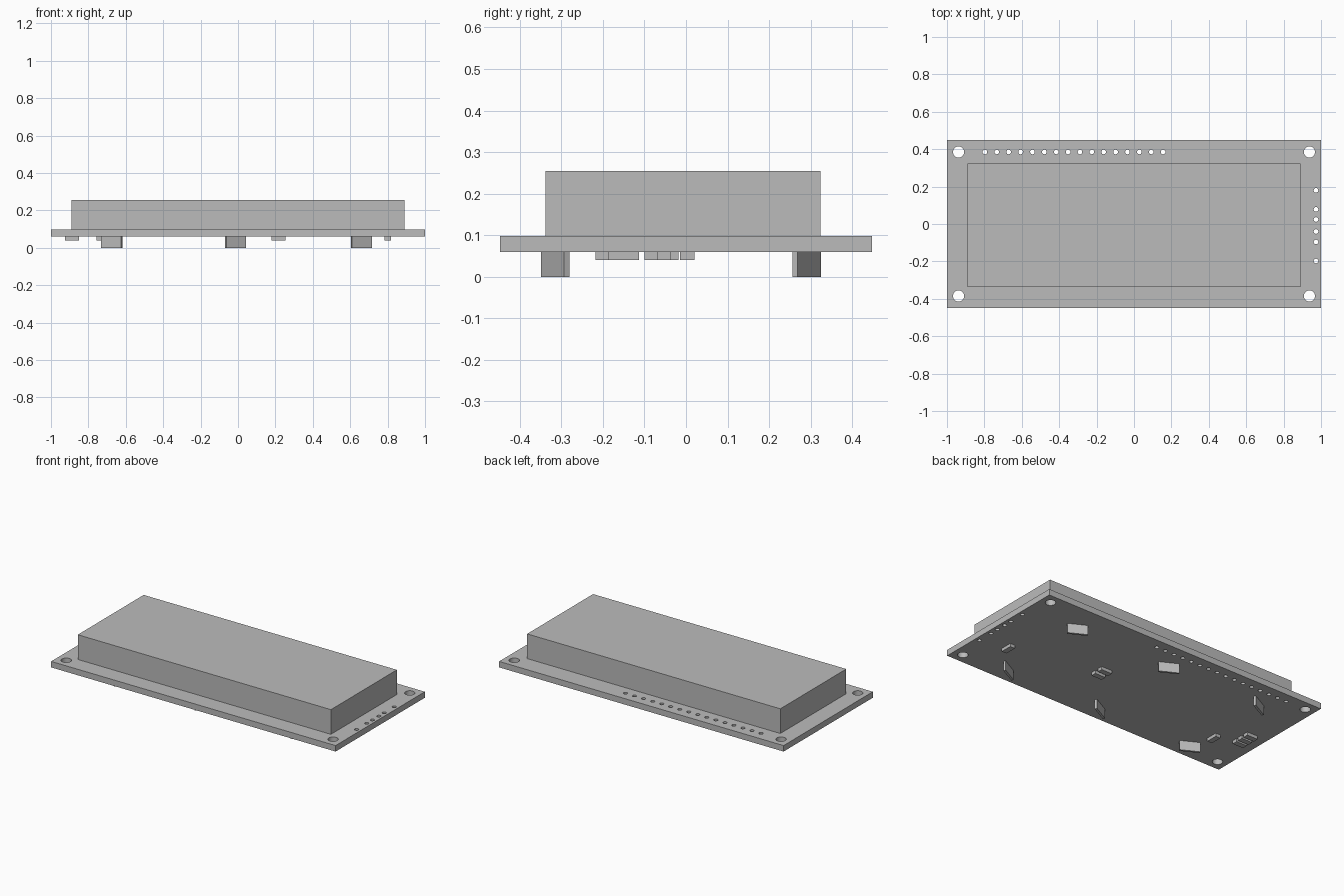
import bpy
from math import sin, cos, pi, radians

cube = bpy.data.objects.get("Cube")
if cube:
    bpy.data.objects.remove(cube, do_unlink=True)

grey = bpy.data.materials.new("plain grey")
grey.use_nodes = True
grey.diffuse_color = (0.5, 0.5, 0.5, 1)
grey.node_tree.nodes["Principled BSDF"].inputs["Base Color"].default_value = (0.5, 0.5, 0.5, 1)

BOARD_BOTTOM, BOARD_TOP, DISPLAY_TOP = 0.06, 0.098, 0.255


def box(name, x, y, z0, z1, sx, sy, turn=0):
    """Box centred on x, y that spans z0 to z1, turned about z in degrees."""
    bpy.ops.mesh.primitive_cube_add(size=1, location=(x, y, (z0 + z1) / 2),
                                    rotation=(0, 0, radians(turn)))
    ob = bpy.context.object
    ob.name = name
    ob.scale = (sx, sy, z1 - z0)
    bpy.ops.object.transform_apply(location=False, rotation=False, scale=True)
    ob.data.materials.append(grey)
    return ob


def add_loop(curve, points):
    spline = curve.splines.new("POLY")
    spline.points.add(len(points) - 1)
    for p, (x, y) in zip(spline.points, points):
        p.co = (x, y, 0, 1)
    spline.use_cyclic_u = True


def circle(x, y, r, n):
    return [(x + r * cos(2 * pi * i / n), y + r * sin(2 * pi * i / n)) for i in range(n)]


# Circuit board: flat outline with drilled holes, extruded
outline = bpy.data.curves.new("circuit_board", "CURVE")
outline.dimensions = "2D"
outline.fill_mode = "BOTH"
outline.extrude = (BOARD_TOP - BOARD_BOTTOM) / 2
add_loop(outline, [(-1, -0.448), (1, -0.448), (1, 0.448), (-1, 0.448)])
for sx in (-1, 1):                      # corner mounting holes
    for sy in (-1, 1):
        add_loop(outline, circle(0.938 * sx, 0.385 * sy, 0.03, 32))
for i in range(16):                     # header pin row
    add_loop(outline, circle(-0.797 + i * 0.0635, 0.385, 0.0125, 16))
for y in (0.18, 0.078, 0.024, -0.04, -0.096, -0.198):   # side pin holes
    add_loop(outline, circle(0.973, y, 0.0125, 16))
board = bpy.data.objects.new("circuit_board", outline)
board.location.z = (BOARD_TOP + BOARD_BOTTOM) / 2
bpy.context.collection.objects.link(board)
bpy.ops.object.select_all(action="DESELECT")
board.select_set(True)
bpy.context.view_layer.objects.active = board
bpy.ops.object.convert(target="MESH")
board = bpy.context.object
board.data.materials.clear()
board.data.materials.append(grey)
for face in board.data.polygons:
    face.use_smooth = False
bpy.ops.object.shade_smooth_by_angle(angle=radians(30))

# Display block on top of the board
box("display_block", 0, -0.007, BOARD_TOP, DISPLAY_TOP, 1.78, 0.662)

# Twisted bezel tabs under the board
for row, y, turns in (("front", -0.315, (-28, 28, 28)), ("back", 0.29, (28, -28, -28))):
    for x, turn in zip((-0.675, -0.013, 0.66), turns):
        box(row + "_bezel_tab", x, y, 0, BOARD_BOTTOM, 0.12, 0.014, turn)

# Small chips under the board, some lying along x and some along y
for x, y in ((-0.888, -0.13), (-0.888, -0.083), (-0.888, -0.035),
             (0.217, -0.053), (0.217, 0.003)):
    box("lengthwise_chip", x, y, 0.04, BOARD_BOTTOM, 0.075, 0.034)
for x, y in ((-0.739, -0.18), (0.8, -0.15)):
    box("crosswise_chip", x, y, 0.04, BOARD_BOTTOM, 0.034, 0.075)
